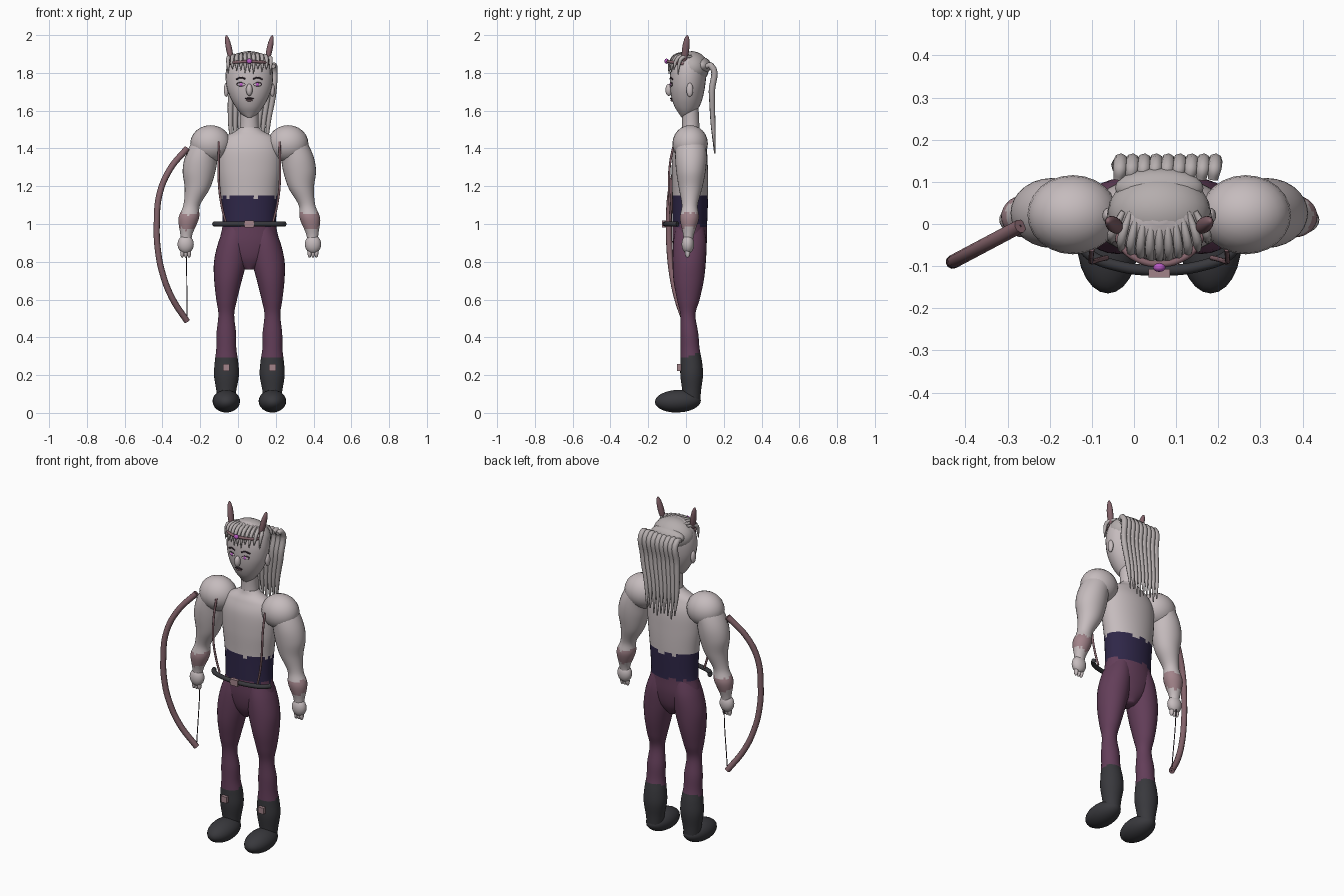
import bpy, bmesh, math, random
from mathutils import Vector

random.seed(4)
if "Cube" in bpy.data.objects:
    bpy.data.objects.remove(bpy.data.objects["Cube"])

CX = 0.06  # the figure's own midline; the bow widens the right side


def material(name, *rgb):
    m = bpy.data.materials.new(name)
    m.use_nodes = True
    m.diffuse_color = (*rgb, 1)
    m.node_tree.nodes["Principled BSDF"].inputs["Base Color"].default_value = (*rgb, 1)
    return m


skin = material("pale skin", .56, .50, .51)
hair = material("grey hair", .46, .42, .42)
plum = material("plum cloth", .125, .048, .10)
navy = material("navy sash", .028, .02, .065)
black = material("black leather", .04, .04, .046)
rose = material("rose wood", .23, .125, .145)
dusty = material("dusty rose", .36, .23, .255)
violet = material("violet gem", .48, .10, .55)
dark = material("dark line", .035, .02, .03)


def finish(obj, mats, angle=60):
    for m in mats:
        obj.data.materials.append(m)
    bpy.ops.object.select_all(action='DESELECT')
    obj.select_set(True)
    bpy.context.view_layer.objects.active = obj
    bpy.ops.object.shade_smooth_by_angle(angle=math.radians(angle))
    return obj


def from_bmesh(name, bm, mats, angle=60):
    mesh = bpy.data.meshes.new(name)
    bm.to_mesh(mesh)
    bm.free()
    obj = bpy.data.objects.new(name, mesh)
    bpy.context.collection.objects.link(obj)
    return finish(obj, mats, angle)


def loft(name, rings, mats, rule=None, steps=6, sides=28):
    """Smooth limb through elliptical rings (x, y, z, rx, ry)."""
    pts = [rings[0], *rings, rings[-1]]
    path = []
    for a, b, c, d in zip(pts, pts[1:], pts[2:], pts[3:]):
        for i in range(steps):
            t = i / steps
            path.append([.5 * (2*q + (r-p)*t + (2*p - 5*q + 4*r - s)*t*t + (3*q - p - 3*r + s)*t**3)
                         for p, q, r, s in zip(a, b, c, d)])
    path.append(rings[-1])
    bm = bmesh.new()
    loops = []
    for x, y, z, rx, ry in path:
        loops.append([bm.verts.new((x + rx * math.cos(k * math.tau / sides),
                                    y + ry * math.sin(k * math.tau / sides), z)) for k in range(sides)])
    for lo, hi in zip(loops, loops[1:]):
        for k in range(sides):
            n = (k + 1) % sides
            bm.faces.new((lo[k], lo[n], hi[n], hi[k]))
    bm.faces.new(loops[0])
    bm.faces.new(loops[-1])
    bmesh.ops.recalc_face_normals(bm, faces=bm.faces)
    if rule:
        for f in bm.faces:
            f.material_index = rule(f.calc_center_median())
    return from_bmesh(name, bm, mats)


def ball(name, loc, size, mat, tilt=(0, 0, 0), seg=24):
    bm = bmesh.new()
    bmesh.ops.create_uvsphere(bm, u_segments=seg, v_segments=seg // 2, radius=1)
    obj = from_bmesh(name, bm, [mat])
    obj.location, obj.scale, obj.rotation_euler = loc, size, tilt
    return obj


def box(name, loc, size, mat):
    bm = bmesh.new()
    bmesh.ops.create_cube(bm, size=1)
    obj = from_bmesh(name, bm, [mat], 30)
    obj.location, obj.scale = loc, size
    return obj


def tube(name, points, radius, mat, taper=None, res=3):
    cu = bpy.data.curves.new(name, 'CURVE')
    cu.dimensions = '3D'
    cu.bevel_depth, cu.bevel_resolution, cu.use_fill_caps = radius, res, True
    cu.resolution_u = 6
    sp = cu.splines.new('BEZIER')
    sp.bezier_points.add(len(points) - 1)
    for i, (bp, p) in enumerate(zip(sp.bezier_points, points)):
        bp.co = p
        bp.handle_left_type = bp.handle_right_type = 'AUTO'
        bp.radius = taper[i] if taper else 1
    obj = bpy.data.objects.new(name, cu)
    bpy.context.collection.objects.link(obj)
    bpy.ops.object.select_all(action='DESELECT')
    obj.select_set(True)
    bpy.context.view_layer.objects.active = obj
    bpy.ops.object.convert(target='MESH')
    return finish(bpy.context.object, [mat])


def ragged(z, edge, amount=.008):
    return z < edge + random.uniform(-amount, amount)


# Torso with the sash and trouser top painted by height
def torso_rule(c):
    return 2 if ragged(c.z, .99) else 1 if ragged(c.z, 1.145) else 0


loft("torso", [(CX, .02, .76, .03, .045), (CX, .02, .82, .11, .075), (CX, .02, .90, .155, .09),
               (CX, .02, 1.0, .142, .092), (CX, .022, 1.15, .15, .095), (CX, .02, 1.28, .165, .096),
               (CX, .02, 1.39, .165, .09), (CX, .02, 1.455, .135, .068), (CX, .022, 1.49, .075, .05),
               (CX, .024, 1.51, .05, .045)], [skin, navy, plum], torso_rule, steps=8, sides=40)
loft("neck", [(CX, .025, 1.46, .055, .047), (CX, .025, 1.54, .048, .045), (CX, .02, 1.64, .05, .045)], [skin])

# Head
loft("head", [(CX, -.005, 1.565, .018, .02), (CX, .002, 1.585, .045, .04), (CX, .005, 1.62, .073, .065),
              (CX, .006, 1.67, .101, .083), (CX, .008, 1.73, .121, .093), (CX, .012, 1.80, .125, .096),
              (CX, .018, 1.86, .11, .088), (CX, .02, 1.897, .072, .06), (CX, .02, 1.912, .02, .02)], [skin])
ball("nose", (CX, -.091, 1.71), (.017, .018, .032), skin)
ball("upper_lip", (CX, -.079, 1.664), (.024, .006, .005), dark)
ball("lower_lip", (CX, -.076, 1.654), (.017, .007, .005), dusty)

for s, side in ((-1, "right"), (1, "left")):
    def at(d, y, z):
        return (CX + s * d, y, z)

    # Face details
    ball(side + "_eye_outline", at(.043, -.077, 1.74), (.025, .006, .012), dark, (0, 0, s * .2))
    ball(side + "_eye", at(.043, -.079, 1.738), (.021, .006, .009), skin, (0, 0, s * .2))
    ball(side + "_iris", at(.042, -.083, 1.738), (.01, .004, .009), violet)
    tube(side + "_brow", [at(.02, -.084, 1.768), at(.045, -.08, 1.775), at(.07, -.07, 1.765)], .004, dark)
    ball(side + "_ear", at(.122, .02, 1.71), (.013, .018, .037), skin)
    # Horn on the headband
    ball(side + "_horn", at(.107, -.002, 1.925), (.016, .019, .077), rose, (-.12, s * .2, 0))

    # Arm, wristband painted by height
    def arm_rule(c):
        dip = .02 * abs(c.x - CX - s * .32) / .05
        return 1 if .965 + dip < c.z + random.uniform(-.006, .006) < 1.045 + dip else 0

    loft(side + "_arm", [at(.334, .012, .915) + (.028, .025), at(.333, .014, .95) + (.033, .03),
                         at(.321, .018, 1.03) + (.054, .05), at(.305, .02, 1.10) + (.044, .042),
                         at(.275, .024, 1.19) + (.067, .062), at(.266, .026, 1.28) + (.087, .078),
                         at(.252, .026, 1.36) + (.087, .083), at(.22, .025, 1.44) + (.08, .075),
                         at(.205, .024, 1.50) + (.045, .045)], [skin, dusty], arm_rule)
    ball(side + "_shoulder", at(.205, .022, 1.425), (.108, .094, .098), skin)
    ball(side + "_hand", at(.337, .01, .893), (.043, .033, .05), skin)
    for i in (-1, 0, 1):
        ball(side + "_finger", at(.337 + i * .018, .008, .848), (.011, .014, .027), skin, seg=12)

    # Leg with slanted boot top
    def leg_rule(c):
        return 1 if c.z < .305 + .3 * (c.y - .03) else 0

    loft(side + "_leg", [at(.122, .03, .06) + (.045, .045), at(.122, .03, .12) + (.053, .05),
                         at(.121, .03, .20) + (.066, .06), at(.121, .028, .27) + (.062, .057),
                         at(.122, .022, .34) + (.053, .05), at(.122, .018, .42) + (.052, .047),
                         at(.122, .01, .52) + (.042, .04), at(.12, .012, .60) + (.055, .06),
                         at(.113, .014, .70) + (.073, .08), at(.101, .017, .80) + (.086, .088),
                         at(.085, .02, .90) + (.08, .088), at(.07, .02, .985) + (.06, .075)],
         [plum, black], leg_rule)
    ball(side + "_foot", at(.122, -.043, .062), (.073, .122, .06), black, (.04, 0, 0))
    box(side + "_boot_buckle", at(.122, -.036, .24), (.036, .022, .036), dusty)

    # Chest strap
    tube(side + "_strap", [at(.16, -.06, 1.435), at(.162, -.083, 1.33), at(.16, -.09, 1.2),
                           at(.145, -.085, 1.09), at(.125, -.08, 1.01)], .006, rose)

# Belt across the front, with buckle
tube("belt", [(CX + .187 * math.sin(a), -.04 - .07 * math.cos(a), 1.0)
              for a in (-1.5, -1.1, -.6, 0, .6, 1.1, 1.5)], .013, black)
box("belt_buckle", (CX, -.117, 1.0), (.05, .02, .036), dusty)

# Headband and gem
tube("headband", [(CX + .105 * math.sin(a), -.005 - .09 * math.cos(a), 1.846 + .014 * math.cos(a))
                  for a in (-1.5, -1, -.5, 0, .5, 1, 1.5)], .008, rose)
ball("gem", (CX, -.103, 1.862), (.015, .011, .014), violet, seg=12)

# Hair: crown, rear roll, hanging locks and fringe
ball("hair_crown", (CX, .03, 1.826), (.122, .092, .089), hair, (-.35, 0, 0))
ball("hair_roll", (CX, .085, 1.838), (.105, .048, .045), hair)
for i in range(9):
    u = i / 4 - 1
    x, low = CX + .015 + .112 * u, random.uniform(1.37, 1.41)
    tube("back_lock", [(x, .105, 1.835), (x + .004, .132, 1.838), (x, .137, 1.70),
                       (CX + .1 * u, .143, 1.53), (CX + .092 * u, .152, low)],
         .017, hair, (.7, 1, 1, .75, .2), 2)
for i in range(11):
    u = i / 5 - 1
    x, arc = CX + .112 * u, math.sqrt(1 - .75 * u * u)
    tip = 1.80 + random.uniform(-.012, .02)
    tube("fringe_lock", [(CX + .085 * u, .03, 1.872 + .03 * arc), (x, .01 - .065 * arc, 1.865 + .025 * arc),
                         (x * 1.01, .012 - .098 * arc, 1.845), (x, .008 - .1 * arc, tip)],
         .011, hair, (.6, 1, .8, .15), 2)

# Bow held in the right hand
bow = [(-.27, 1.40), (-.36, 1.29), (-.415, 1.16), (-.43, 1.0), (-.425, .87),
       (-.40, .74), (-.35, .61), (-.27, .485)]
tube("bow", [(x, -.005 + .53 * (x + .27), z) for x, z in bow], .0165, rose)
tube("bow_string", [(-.27, -.005, 1.40), (-.272, .03, .89), (-.27, -.005, .485)], .0025, dark).data.update()
